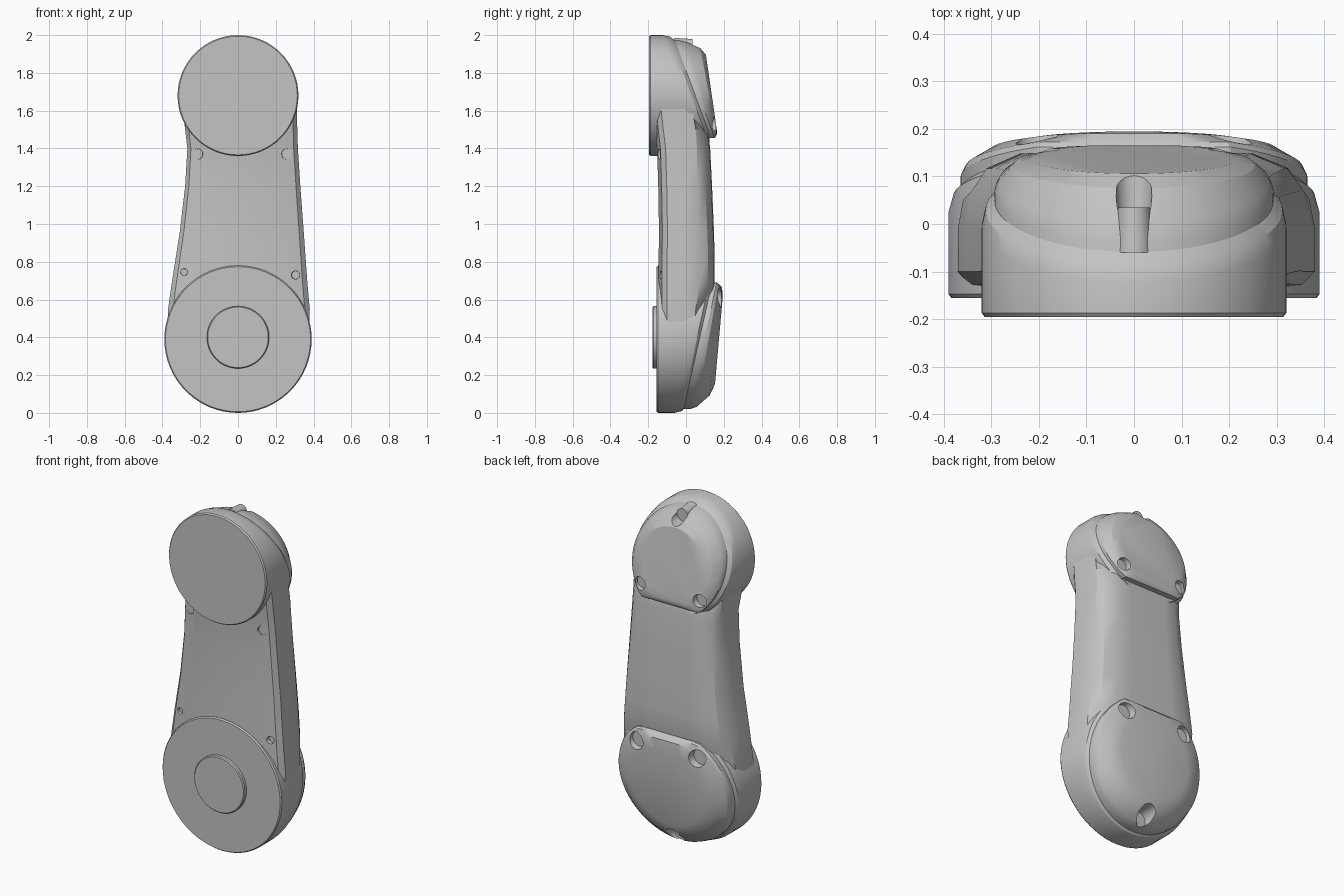
import bpy, bmesh, math
from mathutils import Matrix, Vector

if "Cube" in bpy.data.objects:
    bpy.data.objects.remove(bpy.data.objects["Cube"])

SEGMENTS = 64
grey = bpy.data.materials.new("light grey")
grey.use_nodes = True
colour = (0.55, 0.55, 0.55, 1)
grey.diffuse_color = colour
grey.node_tree.nodes["Principled BSDF"].inputs["Base Color"].default_value = colour


def finish(name, bm):
    """Turn a bmesh into a named object."""
    bmesh.ops.recalc_face_normals(bm, faces=bm.faces[:])
    mesh = bpy.data.meshes.new(name)
    bm.to_mesh(mesh)
    bm.free()
    mesh.materials.append(grey)
    ob = bpy.data.objects.new(name, mesh)
    bpy.context.collection.objects.link(ob)
    return ob


def loft(name, rings):
    """Skin a closed solid through rings of equal length."""
    bm = bmesh.new()
    loops = [[bm.verts.new(p) for p in ring] for ring in rings]
    for a, b in zip(loops, loops[1:]):
        for i in range(len(a)):
            j = (i + 1) % len(a)
            bm.faces.new((a[i], a[j], b[j], b[i]))
    bm.faces.new(loops[0])
    bm.faces.new(loops[-1])
    return finish(name, bm)


def ring(cz, radius, depth, flat=0, side=1):
    """Circle facing y, with depth(z) as its y and an optional flat edge."""
    points = []
    for i in range(SEGMENTS):
        a = math.tau * i / SEGMENTS
        r = radius
        s = math.sin(a) * side
        if flat and s > 0:
            r = min(r, flat / s)
        z = cz + r * math.sin(a)
        points.append((r * math.cos(a), depth(z), z))
    return points


def plane(z0, y0, z1, y1):
    """Tilted plane: y as a linear function of z."""
    return lambda z: y0 + (y1 - y0) * (z - z0) / (z1 - z0)


def peg(name, x, z, radius, y0, y1, taper=1.0):
    """Cylinder or cone along y."""
    bm = bmesh.new()
    spin = Matrix.Translation(Vector((x, (y0 + y1) / 2, z))) @ Matrix.Rotation(-math.pi / 2, 4, "X")
    bmesh.ops.create_cone(bm, cap_ends=True, segments=24, radius1=radius,
                          radius2=radius * taper, depth=y1 - y0, matrix=spin)
    return finish(name, bm)


def carve(ob, cutters):
    """Subtract the cutters from the object and drop them."""
    for c in cutters:
        c.hide_render = True
        m = ob.modifiers.new("pocket", "BOOLEAN")
        m.operation, m.solver, m.object = "DIFFERENCE", "EXACT", c
    graph = bpy.context.evaluated_depsgraph_get()
    mesh = bpy.data.meshes.new_from_object(ob.evaluated_get(graph))
    ob.modifiers.clear()
    ob.data = mesh
    for c in cutters:
        bpy.data.objects.remove(c)


def smooth(ob, degrees=28):
    bpy.ops.object.select_all(action="DESELECT")
    ob.select_set(True)
    bpy.context.view_layer.objects.active = ob
    bpy.ops.object.shade_smooth_by_angle(angle=math.radians(degrees))


def joint(name, cz, radius, front, seam, limit):
    """Round housing: flat front, straight rim, sloping back."""
    back = lambda z: min(seam(z), limit)
    return loft(name, [
        ring(cz, radius - 0.006, lambda z: front),
        ring(cz, radius, lambda z: front + 0.008),
        ring(cz, radius, lambda z: min(back(z) - 0.06, 0.04)),
        ring(cz, radius * 0.975, lambda z: back(z) - 0.025),
        ring(cz, radius * 0.9, back)])


def cap(name, cz, radius, flat, side, seam, face, face_radius):
    """Domed cover with one straight edge and a flat tilted disc on top."""
    mid = lambda t: (lambda z: seam(z) + 0.015 + (face(z) - seam(z) - 0.015) * t)
    return loft(name, [
        ring(cz, radius, lambda z: seam(z) - 0.03, flat, side),
        ring(cz, radius, mid(0), flat, side),
        ring(cz, radius * 0.97, mid(0.3), flat * 0.98, side),
        ring(cz, (radius + face_radius) / 2, mid(0.8), flat * 0.92, side),
        ring(cz, face_radius, face, flat * 0.85, side)])


# Arm between the joints: z, right width, left width, front y, back y
stations = [
    (0.39, 0.375, 0.375, -0.145, 0.08), (0.55, 0.37, 0.38, -0.145, 0.115),
    (0.68, 0.352, 0.368, -0.145, 0.152), (0.82, 0.33, 0.358, -0.145, 0.152),
    (0.96, 0.308, 0.348, -0.143, 0.148), (1.2, 0.28, 0.33, -0.147, 0.138),
    (1.4, 0.268, 0.317, -0.153, 0.128), (1.5, 0.28, 0.314, -0.165, 0.115),
    (1.68, 0.3, 0.31, -0.185, 0.05)]
sections = []
for z, right, left, f, b in stations:
    half = [(0.65, f), (0.93, f + 0.018), (1, f + 0.045), (1, -0.01),
            (0.97, b * 0.45), (0.88, b - 0.035), (0.68, b - 0.004), (0.4, b)]
    sections.append([(x * left, y, z) for x, y in half]
                    + [(-x * right, y, z) for x, y in reversed(half)])
arm = loft("arm_body", sections)
carve(arm, [peg("screw_hole", x, z, r, -0.2, y, 0.8) for x, z, r, y in (
    (-0.285, 0.745, 0.022, -0.115), (0.305, 0.73, 0.026, -0.115),
    (-0.215, 1.37, 0.035, -0.137), (0.26, 1.37, 0.035, -0.137))])

# Lower joint with its round front boss
low_seam = plane(0.19, 0.04, 0.68, 0.145)
low_face = plane(0.17, 0.155, 0.62, 0.195)
lower = joint("lower_joint", 0.39, 0.39, -0.155, low_seam, 0.148)
boss = loft("front_boss", [ring(0.4, r, lambda z, y=y: y) for r, y in (
    (0.165, -0.14), (0.165, -0.172), (0.16, -0.178))])
low_cap = cap("lower_back_cap", 0.385, 0.365, 0.305, 1, low_seam, low_face, 0.23)

# Upper joint
top_seam = plane(1.95, -0.045, 1.46, 0.135)
top_face = plane(1.9, 0.105, 1.5, 0.163)
upper = joint("upper_joint", 1.68, 0.32, -0.195, top_seam, 0.124)
top_cap = cap("upper_back_cap", 1.68, 0.293, 0.225, -1, top_seam, top_face, 0.215)

# Screw pockets in the caps, flaring outwards
carve(low_cap, [peg("pocket", x, z, 0.045, y, 0.3, 1.5) for x, z, y in (
    (-0.2, 0.61, 0.148), (0.2, 0.61, 0.148), (0, 0.07, 0.04))])
carve(top_cap, [peg("pocket", x, z, 0.036, y, 0.3, 1.4) for x, z, y in (
    (-0.195, 1.53, 0.125), (0.195, 1.53, 0.125), (0, 1.94, 0.03))])
screw = peg("top_screw", 0, 1.945, 0.04, -0.06, 0.035, 0.85)

for ob in (arm, lower, boss, low_cap, upper, top_cap, screw):
    smooth(ob)
